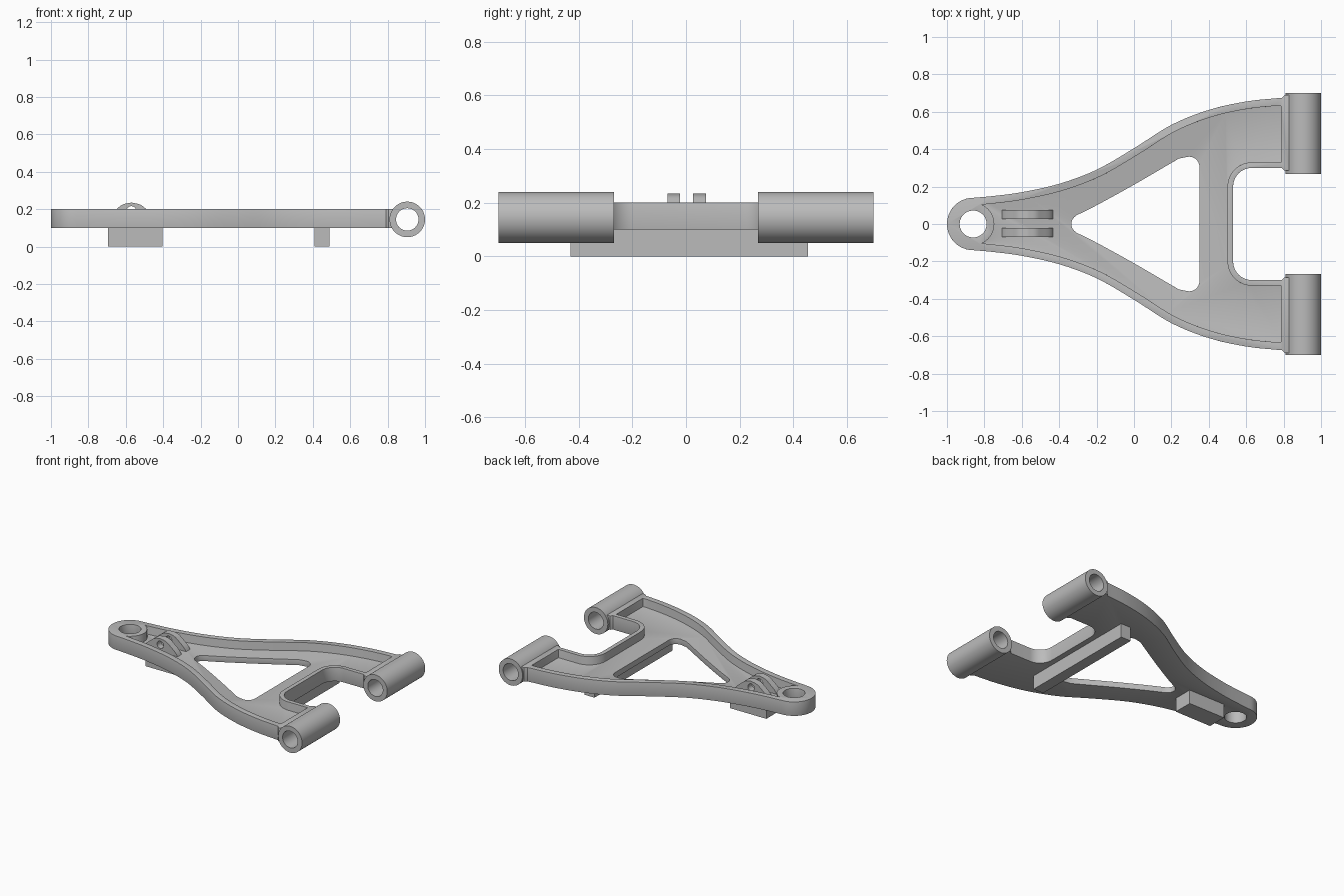
import bpy, bmesh
from math import sin, cos, pi, radians
from mathutils import Vector

if "Cube" in bpy.data.objects:
    bpy.data.objects.remove(bpy.data.objects["Cube"])

GREY = (0.5, 0.5, 0.5, 1)
metal = bpy.data.materials.new("cast_grey")
metal.use_nodes = True
metal.diffuse_color = GREY
metal.node_tree.nodes["Principled BSDF"].inputs["Base Color"].default_value = GREY


def arc(cx, cy, r, a0, a1, n=12):
    angles = [radians(a0 + (a1 - a0) * i / n) for i in range(n + 1)]
    return [Vector((cx + r * cos(a), cy + r * sin(a))) for a in angles]


def spline(points, steps=5):
    """Smooth path through the given points."""
    p = [Vector(q) for q in points]
    p = [2 * p[0] - p[1]] + p + [2 * p[-1] - p[-2]]
    path = []
    for a, b, c, d in zip(p, p[1:], p[2:], p[3:]):
        for i in range(steps):
            t = i / steps
            path.append(0.5 * (2 * b + (c - a) * t + (2 * a - 5 * b + 4 * c - d) * t * t
                               + (3 * b - a - 3 * c + d) * t ** 3))
    return path + [p[-2]]


def inset(path, distance):
    """Shift an edge path sideways to its right."""
    shifted = []
    for i, q in enumerate(path):
        along = (path[min(i + 1, len(path) - 1)] - path[max(i - 1, 0)]).normalized()
        shifted.append(q + Vector((along.y, -along.x)) * distance)
    return shifted


def mirrored(half):
    """Close a half outline across the centre line."""
    lower = [Vector((q.x, -q.y)) for q in reversed(half) if abs(q.y) > 0.0001]
    return half + lower


def prism(name, outline, low, high, axis="Z"):
    """Extrude an outline along z, or an x-z outline along y."""
    bm = bmesh.new()
    place = (lambda q, h: (q[0], q[1], h)) if axis == "Z" else (lambda q, h: (q[0], h, q[1]))
    face = bm.faces.new([bm.verts.new(place(q, low)) for q in outline])
    top = bmesh.ops.extrude_face_region(bm, geom=[face])["geom"]
    shift = place((0, 0), high - low)
    bmesh.ops.translate(bm, vec=shift, verts=[v for v in top if isinstance(v, bmesh.types.BMVert)])
    bmesh.ops.recalc_face_normals(bm, faces=bm.faces)
    mesh = bpy.data.meshes.new(name)
    bm.to_mesh(mesh)
    bm.free()
    mesh.materials.append(metal)
    part = bpy.data.objects.new(name, mesh)
    bpy.context.collection.objects.link(part)
    return part


def activate(part):
    bpy.ops.object.select_all(action="DESELECT")
    part.select_set(True)
    bpy.context.view_layer.objects.active = part


def cut(part, cutter):
    mod = part.modifiers.new("cut", "BOOLEAN")
    mod.operation, mod.solver, mod.object = "DIFFERENCE", "EXACT", cutter
    activate(part)
    bpy.ops.object.modifier_apply(modifier=mod.name)
    bpy.data.objects.remove(cutter)


def soften(part, angle=35):
    activate(part)
    bpy.ops.object.shade_smooth_by_angle(angle=radians(angle))


# Arm outline: round tip, flowing outer edge, square bay between the bushings
TIP = -0.86
edge = spline([(TIP, 0.14), (-0.75, 0.15), (-0.6, 0.17), (-0.4, 0.215), (-0.2, 0.29), (0, 0.405),
               (0.2, 0.53), (0.4, 0.61), (0.6, 0.655), (0.79, 0.675)])
bay = [Vector(q) for q in ((0.805, 0.69), (0.832, 0.69), (0.832, 0.285), (0.805, 0.285), (0.79, 0.3))]
half = arc(TIP, 0, 0.14, 180, 90)[:-1] + edge + bay + arc(0.63, 0.2, 0.1, 90, 180)
arm = prism("control_arm", mirrored(half), 0.1, 0.2)

# Recessed pocket leaving a raised rim and a round boss at the tip
FLOOR = 0.14
inner = [q for q in inset(edge, 0.04) if -0.81 < q.x < 0.78]
end = [Vector((0.785, inner[-1].y)), Vector((0.785, 0.33))]
half = arc(TIP, 0, 0.113, 0, 68) + inner + end + arc(0.63, 0.2, 0.13, 90, 180)
cut(arm, prism("pocket_cutter", mirrored(half), FLOOR, 0.3))

# Triangular window
side = spline([(-0.31, 0.045), (-0.2, 0.1), (0, 0.21), (0.24, 0.35)])
half = arc(-0.285, 0, 0.05, 180, 125, 6) + side + arc(0.295, 0.305, 0.055, 105, 0, 8)
cut(arm, prism("window_cutter", mirrored(half), 0, 0.3))

# Ball joint hole and rounded edges
cut(arm, prism("joint_hole_cutter", arc(TIP, 0, 0.072, 0, 360, 40)[:-1], 0, 0.3))
bevel = arm.modifiers.new("rounded_edges", "BEVEL")
bevel.width, bevel.segments, bevel.angle_limit = 0.012, 3, radians(50)
activate(arm)
bpy.ops.object.modifier_apply(modifier=bevel.name)
soften(arm)

# Bushing sleeves and shock mount lugs on both sides
rise = [(-0.143, FLOOR - 0.01), (-0.12, 0.165), (-0.08, 0.2), (-0.045, 0.225), (0, 0.235)]
lug_outline = [(-0.57 + x, z) for x, z in spline(rise)]
lug_outline += [(-1.14 - x, z) for x, z in reversed(lug_outline[:-1])]
for word, s in (("left", 1), ("right", -1)):
    y0, y1 = sorted((s * 0.268, s * 0.7))
    sleeve = prism("bushing_" + word, arc(0.905, 0.145, 0.095, 0, 360, 48)[:-1], y0, y1, "Y")
    cut(sleeve, prism("bore_cutter", arc(0.905, 0.145, 0.06, 0, 360, 48)[:-1], y0 - 0.1, y1 + 0.1, "Y"))
    soften(sleeve)
    y0, y1 = sorted((s * 0.048 - 0.021, s * 0.048 + 0.026))
    lug = prism("mount_lug_" + word, lug_outline, y0, y1, "Y")
    cut(lug, prism("pin_cutter", arc(-0.57, 0.19, 0.026, 0, 360, 24)[:-1], y0 - 0.1, y1 + 0.1, "Y"))
    soften(lug)

# Blocks under the arm
for name, x0, x1, y0, y1 in (("tip_block", -0.695, -0.405, -0.06, 0.08),
                             ("cross_bar", 0.41, 0.49, -0.43, 0.455)):
    prism(name, [(x0, y0), (x1, y0), (x1, y1), (x0, y1)], 0, 0.11)
